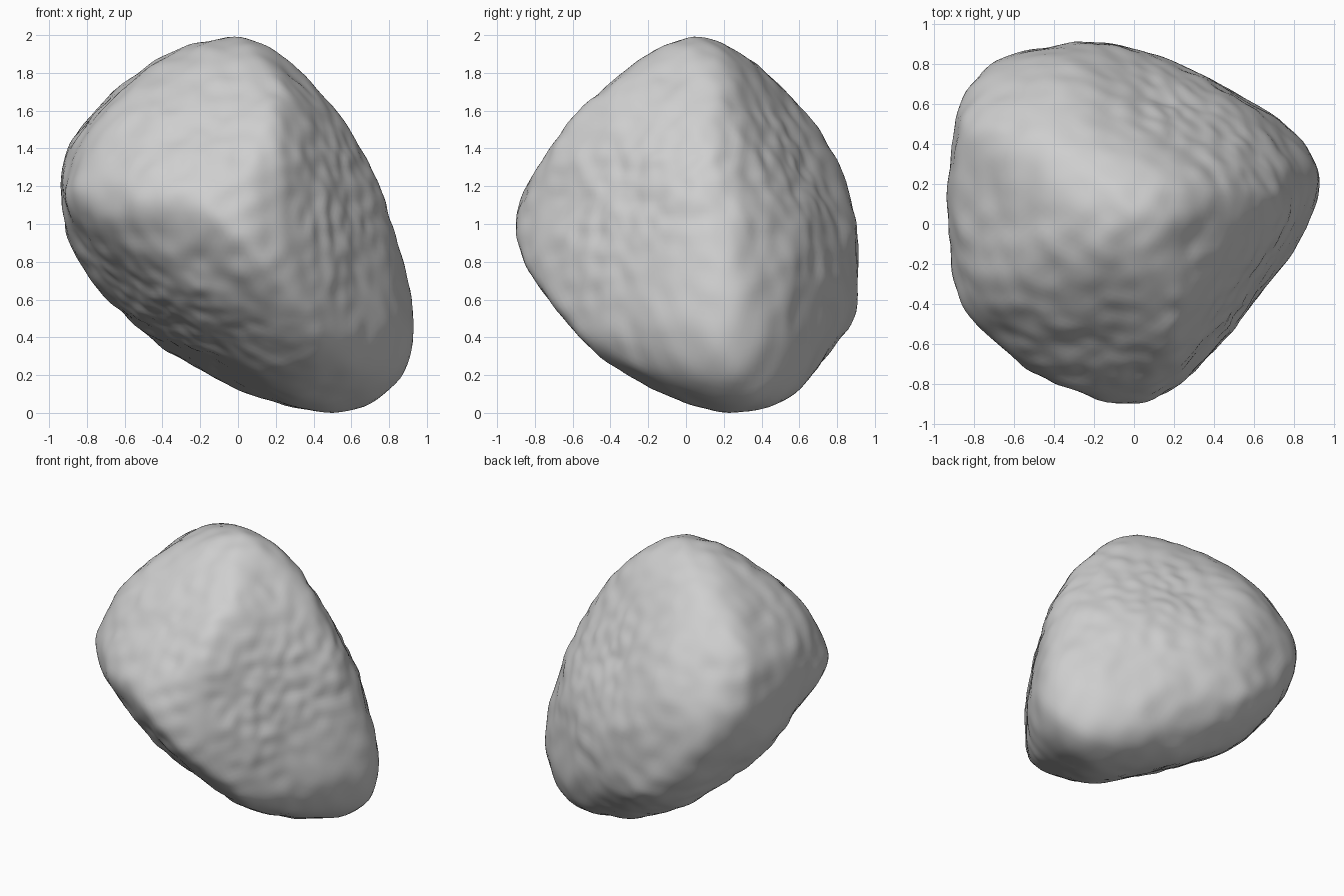
import bpy
import bmesh
import math
from mathutils import Vector, noise
from mathutils.bvhtree import BVHTree

# Remove the default cube only
default_cube = bpy.data.objects.get("Cube")
if default_cube:
    bpy.data.objects.remove(default_cube, do_unlink=True)


def make_material(name, rgb, roughness):
    material = bpy.data.materials.new(name)
    material.use_nodes = True
    colour = (*rgb, 1.0)
    material.diffuse_color = colour
    shader = material.node_tree.nodes["Principled BSDF"]
    shader.inputs["Base Color"].default_value = colour
    shader.inputs["Roughness"].default_value = roughness
    return material


def make_profile(facing, radii):
    """A closed outline across the facing direction: that direction, its
    two in-plane axes and its radius at evenly spaced angles."""
    facing = Vector(facing).normalized()
    if abs(facing.z) > 0.99:
        right, up = Vector((1, 0, 0)), Vector((0, 1, 0))
    else:
        right = Vector((0, 0, 1)).cross(facing).normalized()
        up = facing.cross(right)
    return facing, right, up, radii


def outline_radius(radii, angle):
    """Smooth periodic interpolation between the outline's radii."""
    count = len(radii)
    position = (angle / math.tau) % 1.0 * count
    index = int(position)
    t = position - index
    a, b, c, d = (radii[(index + k) % count] for k in (-1, 0, 1, 2))
    return b + 0.5 * t * (c - a + t * (2 * a - 5 * b + 4 * c - d
                                       + t * (3 * (b - c) + d - a)))


# Outlines that carve the boulder, anticlockwise from its right-hand side
TILT = math.sqrt(2) * math.tan(math.radians(30))
PROFILES = [
    make_profile((0, -1, 0), [.81, .77, .81, .89, 1, .98, .98, .99,
                              .93, .82, .75, .77, .88, 1.06, 1.24, 1.02]),
    make_profile((1, 0, 0), [.90, .90, .87, .95, 1, .87, .83, .84,
                             .91, .88, .84, .84, .95, 1.06, 1.03, 1]),
    make_profile((0, 0, 1), [.88, .97, .85, .82, .88, .96, 1.11, .98,
                             .92, .96, .91, .92, .91, .79, .72, .72]),
    make_profile((1, -1, TILT), [.79, .69, .69, .82, 1.01, .95, .95, .96,
                                 .87, .75, .74, .75, .88, 1.07, 1.2, .92]),
    make_profile((-1, 1, TILT), [.92, .88, .82, .83, .9, .85, .77, .77,
                                 .82, .97, 1.11, 1.01, .86, .75, .71, .74]),
    make_profile((1, 1, -TILT), [1.09, 1.01, .93, .89, .91, .79, .72, .68,
                                 .69, .77, .89, .77, .67, .68, .77, .92]),
]


def reach(point, profiles=PROFILES):
    """How far a point goes towards the tightest outline (1 touches it)."""
    result = 0.0
    for _, right, up, radii in profiles:
        u, v = point.dot(right), point.dot(up)
        edge = outline_radius(radii, math.atan2(v, u))
        result = max(result, math.hypot(u, v) / edge)
    return result


def rim_points(profile, steps=48):
    """Points round an outline, each at the depth where it sits most
    comfortably inside all the other outlines."""
    facing, right, up, radii = profile
    others = [p for p in PROFILES if p is not profile]
    for step in range(steps):
        angle = math.tau * step / steps
        edge = outline_radius(radii, angle) * (
            right * math.cos(angle) + up * math.sin(angle))
        line = [edge + facing * (k / 25) for k in range(-25, 26)]
        yield min(line, key=lambda point: reach(point, others))


# Core: the tight skin stretched over all the rims
core = bmesh.new()
for profile in PROFILES:
    for point in rim_points(profile):
        core.verts.new(point)
bmesh.ops.convex_hull(core, input=core.verts)
core_tree = BVHTree.FromBMesh(core)
core.free()

CORE_SHARE = 0.68  # how closely the surface follows the tight core
SKIN = 0.008       # makes up for what smoothing wears away


def boulder_radius(direction):
    """Between the tight core and the loose carved block."""
    inner = core_tree.ray_cast(Vector(), direction)[3]
    outer = 1 / reach(direction)
    return CORE_SHARE * inner + (1 - CORE_SHARE) * outer + SKIN


def weathering(direction):
    """Broad lumps with finer chipping on top."""
    lumps = noise.noise(direction * 3.2 + Vector((4, 1, 7)))
    chips = noise.noise(direction * 8 + Vector((2, 9, 3)))
    return 0.012 * lumps + 0.012 * chips


# Boulder: a fine sphere shaped by the outlines, worn smooth, then weathered
bm = bmesh.new()
bmesh.ops.create_icosphere(bm, subdivisions=6, radius=1)
for vert in bm.verts:
    direction = vert.co.normalized()
    vert.co = direction * boulder_radius(direction)
for _ in range(16):
    bmesh.ops.smooth_vert(bm, verts=bm.verts, factor=0.5,
                          use_axis_x=True, use_axis_y=True, use_axis_z=True)
for vert in bm.verts:
    direction = vert.co.normalized()
    vert.co += direction * weathering(direction)

# Stand it on the ground
lowest = min(vert.co.z for vert in bm.verts)
bmesh.ops.translate(bm, verts=bm.verts, vec=(0, 0, -lowest))

mesh = bpy.data.meshes.new("boulder")
bm.to_mesh(mesh)
bm.free()
mesh.materials.append(make_material("stone grey", (0.62, 0.62, 0.62), 0.9))

boulder = bpy.data.objects.new("boulder", mesh)
bpy.context.collection.objects.link(boulder)

# Smooth shading with sharp edges kept
bpy.ops.object.select_all(action='DESELECT')
boulder.select_set(True)
bpy.context.view_layer.objects.active = boulder
bpy.ops.object.shade_smooth_by_angle(angle=math.radians(30))
